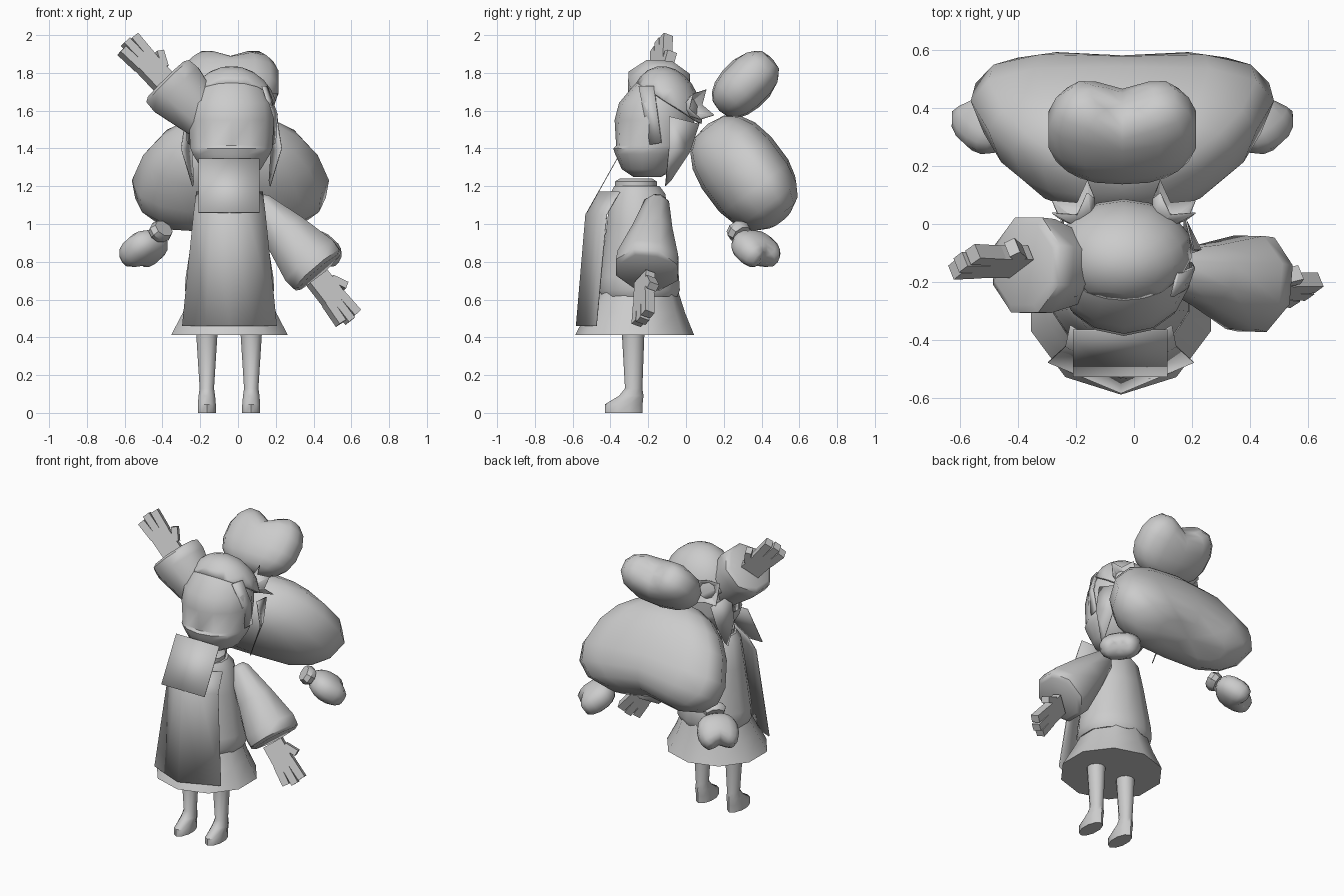
import bpy, bmesh, math
from mathutils import Vector, Matrix

cube = bpy.data.objects.get("Cube")
if cube:
    bpy.data.objects.remove(cube, do_unlink=True)

grey = bpy.data.materials.new("plain_grey")
grey.use_nodes = True
grey.diffuse_color = (0.6, 0.6, 0.6, 1)
grey.node_tree.nodes["Principled BSDF"].inputs["Base Color"].default_value = (0.6, 0.6, 0.6, 1)

MID = -0.045  # centre line of the figure


def frame(origin, zdir, xhint):
    """Placement with local z along zdir and local x close to xhint."""
    z = Vector(zdir).normalized()
    y = z.cross(Vector(xhint)).normalized()
    m = Matrix((y.cross(z), y, z)).transposed().to_4x4()
    return Matrix.Translation(origin) @ m


def finish(name, bm, matrix=None, angle=40, thickness=0):
    if matrix:
        bm.transform(matrix)
    bmesh.ops.recalc_face_normals(bm, faces=bm.faces)
    mesh = bpy.data.meshes.new(name)
    bm.to_mesh(mesh)
    bm.free()
    mesh.materials.append(grey)
    obj = bpy.data.objects.new(name, mesh)
    bpy.context.collection.objects.link(obj)
    if thickness:
        mod = obj.modifiers.new("thickness", "SOLIDIFY")
        mod.thickness = thickness
        mod.offset = 0
    bpy.ops.object.select_all(action="DESELECT")
    obj.select_set(True)
    bpy.context.view_layer.objects.active = obj
    bpy.ops.object.shade_smooth_by_angle(angle=math.radians(angle))
    return obj


def loft(name, rings, sides=12, matrix=None, angle=40):
    """Closed skin over elliptical rings given as (height, x, y, rx, ry)."""
    bm = bmesh.new()
    loops = []
    for h, x, y, rx, ry in rings:
        turns = [math.tau * (i + 0.5) / sides for i in range(sides)]
        loops.append([bm.verts.new((x + rx * math.cos(a), y + ry * math.sin(a), h)) for a in turns])
    for a, b in zip(loops, loops[1:]):
        for i in range(sides):
            j = (i + 1) % sides
            bm.faces.new((a[i], a[j], b[j], b[i]))
    bm.faces.new(loops[0])
    bm.faces.new(loops[-1])
    return finish(name, bm, matrix, angle)


def sheet(name, rows, thickness=0.006):
    """Thin cloth or hair sheet through rows of points."""
    bm = bmesh.new()
    grid = [[bm.verts.new(p) for p in row] for row in rows]
    for a, b in zip(grid, grid[1:]):
        for i in range(len(a) - 1):
            bm.faces.new((a[i], a[i + 1], b[i + 1], b[i]))
    return finish(name, bm, None, 70, thickness)


def heart(name, matrix, radii, notch, power=0.85, taper=0.0, pinch=0.0):
    """Rounded two-lobed blob, dented at local +z, narrowed toward -z and +y."""
    bm = bmesh.new()
    bmesh.ops.create_uvsphere(bm, u_segments=14, v_segments=9, radius=1)
    for v in bm.verts:
        p = Vector([math.copysign(abs(c) ** power, c) for c in v.co])
        if p.z > 0:
            p.z -= notch * p.z * max(0, 1 - abs(p.x) / 0.55)
        p.x *= 1 + taper * p.z - pinch * p.y
        v.co = [c * r for c, r in zip(p, radii)]
    return finish(name, bm, matrix, 75)


# Legs with shoes
for name, x in (("right_leg", -0.165), ("left_leg", 0.07)):
    loft(name, [(0, x, -0.33, 0.05, 0.1), (0.045, x, -0.33, 0.05, 0.1),
                (0.09, x, -0.29, 0.046, 0.065), (0.13, x, -0.277, 0.04, 0.046),
                (0.43, x, -0.28, 0.06, 0.06)], 10)

# Skirt, jacket and neck
loft("skirt", [(0.412, MID, -0.272, 0.325, 0.315), (0.53, MID, -0.265, 0.26, 0.26),
               (0.64, MID, -0.25, 0.21, 0.21)], 10)
loft("jacket", [(0.615, MID, -0.245, 0.225, 0.205), (0.65, MID, -0.245, 0.245, 0.22),
                (0.72, MID, -0.245, 0.24, 0.215), (1.0, MID, -0.25, 0.195, 0.175),
                (1.16, MID, -0.255, 0.165, 0.15), (1.2, MID, -0.26, 0.13, 0.125)])
loft("neck", [(1.19, MID, -0.265, 0.115, 0.115), (1.225, MID, -0.265, 0.115, 0.115),
              (1.24, MID, -0.265, 0.09, 0.09)])

# Folded apron and the tilted bib card above it
apron = []
for z, half, fold, edge in ((1.17, 0.175, -0.46, -0.35), (1.05, 0.19, -0.53, -0.42),
                            (0.46, 0.25, -0.58, -0.475)):
    apron.append([(MID + half * t, fold + (edge - fold) * abs(t), z) for t in (-1, -0.5, 0, 0.5, 1)])
sheet("apron", apron)
sheet("bib_card", [[(-0.21, y, z), (0.115, y, z)] for y, z in ((-0.365, 1.345), (-0.525, 1.06))], 0.004)

# Head, lofted from front and back profiles
head = []
for z, front, back, rx in ((1.25, -0.28, -0.13, 0.09), (1.29, -0.34, -0.06, 0.16),
                           (1.37, -0.375, 0, 0.21), (1.4, -0.385, 0.02, 0.222),
                           (1.415, -0.37, 0.02, 0.224),
                           (1.55, -0.378, 0.045, 0.232), (1.64, -0.355, 0.04, 0.222),
                           (1.73, -0.28, 0.01, 0.175), (1.79, -0.22, -0.04, 0.11),
                           (1.81, -0.17, -0.09, 0.05)):
    head.append((z, -0.035, (front + back) / 2, rx, (back - front) / 2))
loft("head", head, 14, None, 45)

# Hair cap, cut off along a slanted line from the forehead to the nape
bm = bmesh.new()
bmesh.ops.create_uvsphere(bm, u_segments=16, v_segments=12, radius=1)
bm.transform(Matrix.Translation((-0.035, -0.105, 1.59)) @ Matrix.Rotation(math.radians(12), 4, "X")
             @ Matrix.Diagonal((0.235, 0.18, 0.24, 1)))
bmesh.ops.bisect_plane(bm, geom=bm.verts[:] + bm.edges[:] + bm.faces[:], plane_co=(0, -0.25, 1.74),
                       plane_no=(0, 0.45, 0.7), clear_inner=True)
finish("hair_cap", bm, None, 40, 0.016)

# Side locks and spiky hair tufts, mirrored
for name, s in (("left", 1), ("right", -1)):
    def place(x, y, z):
        return (-0.035 + s * x, y, z)
    sheet(name + "_front_lock", [[place(0.165, -0.25, 1.73), place(0.185, -0.17, 1.73)],
                                 [place(0.215, -0.22, 1.58), place(0.24, -0.15, 1.58)],
                                 [place(0.215, -0.19, 1.42), place(0.23, -0.13, 1.43)]], 0.012)
    sheet(name + "_back_lock", [[place(0.24, -0.09, 1.57), place(0.2, 0.07, 1.53)],
                                [place(0.265, -0.09, 1.4), place(0.21, 0.02, 1.38)],
                                [place(0.205, -0.11, 1.2), place(0.2, -0.08, 1.23)]])
    bm = bmesh.new()
    inner, outer = [], []
    for i in range(8):
        a = math.tau * i / 8
        inner.append(bm.verts.new((0.045 * math.cos(a), 0.045 * math.sin(a), 0)))
        r = 0.1 if i % 2 else 0.07
        outer.append(bm.verts.new((r * math.cos(a), r * math.sin(a), 0.09 if i % 2 else 0.04)))
    for i in range(8):
        j = (i + 1) % 8
        bm.faces.new((inner[i], inner[j], outer[j], outer[i]))
    bm.faces.new(inner)
    finish(name + "_hair_tuft", bm, frame(place(0.14, 0.02, 1.61), (0.5 * s, 0.8, 0.25), (1, 0, 0)), 20, 0.004)


def sleeve(name, start, end):
    start, end = Vector(start), Vector(end)
    n = (end - start).length
    rings = [(0, 0, 0, 0.045, 0.045), (0.03, 0, 0, 0.068, 0.07), (0.45 * n, 0, 0, 0.13, 0.115),
             (0.85 * n, 0, 0, 0.178, 0.175), (0.97 * n, 0, 0, 0.172, 0.177), (n, 0, 0, 0.145, 0.15)]
    loft(name, rings, 8, frame(start, end - start, (1, 0, 1)), 55)


def hand(name, origin, along, across):
    """Palm, three fingers and a thumb as blocks: centre x, centre z, width, length, lean."""
    bm = bmesh.new()
    for x, z, w, length, lean in ((0, 0.06, 0.13, 0.16, 0), (-0.048, 0.19, 0.048, 0.14, -4),
                                  (0.002, 0.195, 0.046, 0.15, 0), (0.05, 0.185, 0.046, 0.13, 4),
                                  (-0.08, 0.07, 0.04, 0.09, -30)):
        m = (Matrix.Translation((x, 0, z)) @ Matrix.Rotation(math.radians(lean), 4, "Y")
             @ Matrix.Diagonal((w, 0.055, length, 1)))
        bmesh.ops.create_cube(bm, size=1, matrix=m)
    finish(name, bm, frame(origin, along, across), 30)


# Lowered left arm and raised right arm
sleeve("left_sleeve", (0.1, -0.15, 1.13), (0.43, -0.21, 0.745))
hand("left_hand", (0.43, -0.22, 0.7), (0.6, -0.03, -0.77), (-0.65, -0.45, -0.5))
sleeve("right_sleeve", (-0.02, -0.17, 1.4), (-0.38, -0.14, 1.765))
hand("right_hand", (-0.41, -0.13, 1.77), (-0.67, 0, 0.71), (-0.6, -0.45, -0.55))

# Large hair mass behind the back, wider and dented below
heart("large_hair_mass", frame((-0.04, 0.318, 1.257), (0, 0.6, -0.8), (1, 0, 0)),
      (0.485, 0.232, 0.34), 0.2, 0.8, 0.26, 0.16)

# Top bun, dented above
heart("top_bun", frame((-0.04, 0.325, 1.75), (0, 0.7, 0.7), (1, 0, 0)), (0.262, 0.138, 0.212), 0.4, 0.82)

# Small hair ends with ties, mirrored
for name, s in (("left", 1), ("right", -1)):
    down = Vector((0.65 * s, 0.6, -0.6))
    side = (-0.6 * s, 0.65, 0)
    heart(name + "_hair_end", frame((-0.04 + 0.46 * s, 0.37, 0.865), down, side), (0.13, 0.085, 0.125), 0.4)
    loft(name + "_hair_tie", [(-0.03, 0, 0, 0.06, 0.05), (0, 0, 0, 0.075, 0.06), (0.03, 0, 0, 0.06, 0.05)],
         8, frame((-0.04 + 0.37 * s, 0.28, 0.96), down, side))
